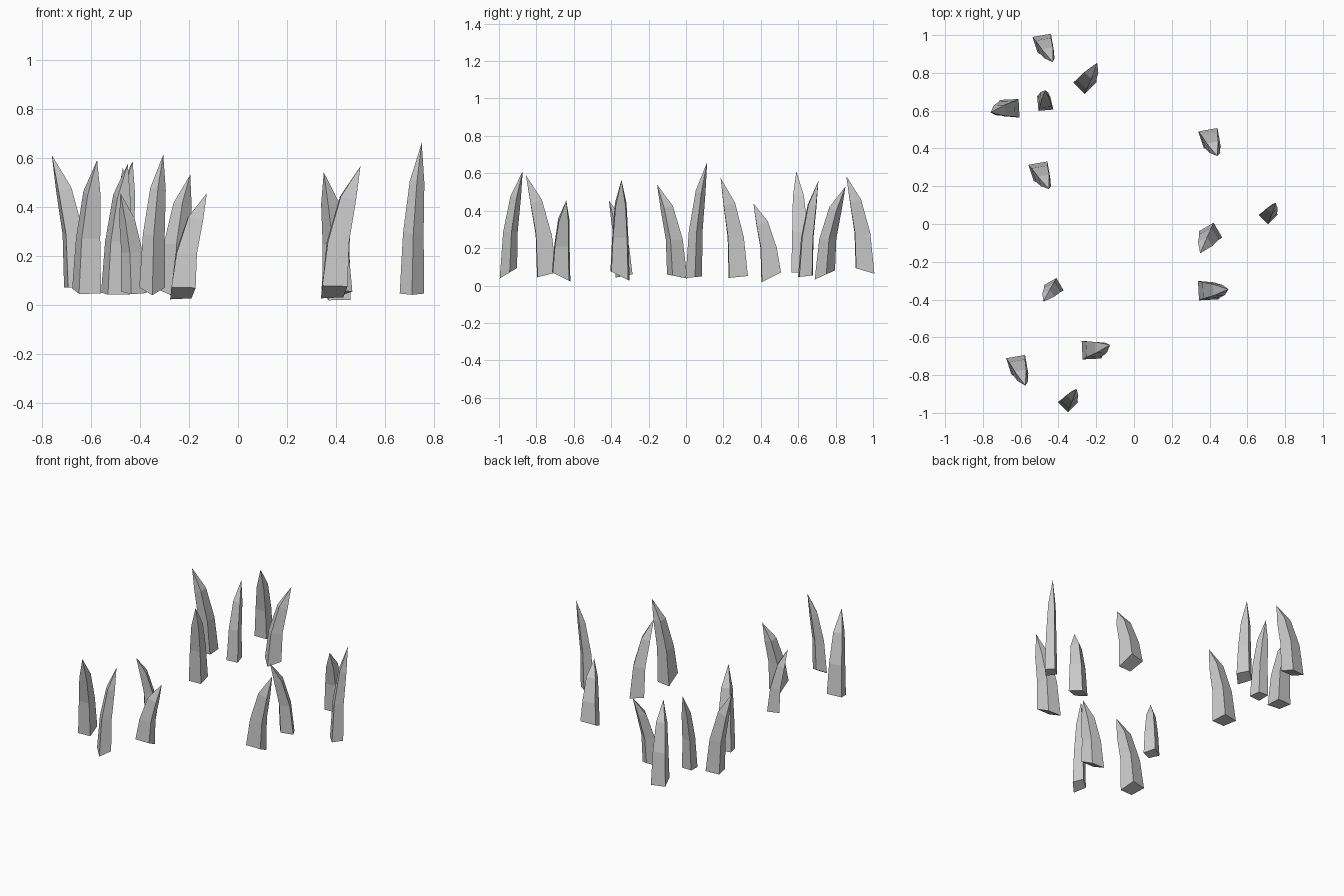
import bpy, bmesh
from math import cos, sin, radians

# Each spike: base x, y, z | tip x, y, z | base radius | facing angle | base slope along y
SPIKES = [
    (-.480, .950, .08, -.430, .857, .585, .070, 235, -.3),
    (-.260, .750, .06, -.195, .853, .530, .062, 90, .45),
    (-.470, .642, .05, -.470, .708, .560, .056, 50, .1),
    (-.658, .610, .07, -.760, .590, .610, .070, 228, .0),
    (-.500, .272, .045, -.450, .185, .575, .072, 235, .1),
    (.400, .448, .04, .440, .360, .440, .073, 235, .5),
    (.710, .048, .045, .750, .113, .660, .050, 90, .1),
    (.405, -.055, .05, .350, -.155, .540, .064, 255, -.2),
    (.393, -.350, .05, .500, -.345, .565, .073, 48, -.5),
    (-.425, -.338, .05, -.480, -.412, .455, .054, 255, .2),
    (-.225, -.665, .045, -.127, -.640, .455, .070, 48, -.5),
    (-.618, -.752, .055, -.575, -.856, .590, .072, 235, .25),
    (-.350, -.943, .07, -.305, -.873, .612, .053, 90, .6),
]

# Rings up the spike: height fraction, lean fraction, size
RINGS = [(0, 0, 1), (.40, .14, .84), (.74, .52, .60)]
CORNERS = [.75, 1, 1, 1]      # the inner corner is pulled in a little


def spike(i, bx, by, bz, tx, ty, tz, r, ang, slope):
    bm = bmesh.new()
    rings = []
    for h, lean, s in RINGS:
        ring = []
        for k, c in enumerate(CORNERS):
            a = radians(ang + 90 * k)
            dx, dy = r * s * c * cos(a), r * s * c * sin(a)
            z = bz + h * (tz - bz)
            if h == 0:
                z += slope * dy               # slanted foot
            elif h > .5:                      # shoulder sits lower on the lean side
                z -= .3 * (dx * (tx - bx) + dy * (ty - by)) / .1
            ring.append(bm.verts.new((bx + lean * (tx - bx) + dx,
                                      by + lean * (ty - by) + dy, max(z, 0))))
        rings.append(ring)
    tip = bm.verts.new((tx, ty, tz))
    bm.faces.new(rings[0][::-1])
    for lo, hi in zip(rings, rings[1:]):
        for k in range(4):
            n = (k + 1) % 4
            bm.faces.new((lo[k], lo[n], hi[n], hi[k]))
    for k in range(4):
        bm.faces.new((rings[-1][k], rings[-1][(k + 1) % 4], tip))
    bmesh.ops.recalc_face_normals(bm, faces=bm.faces)
    name = f"spike_{i:02d}"
    me = bpy.data.meshes.new(name)
    bm.to_mesh(me)
    bm.free()
    bpy.context.collection.objects.link(bpy.data.objects.new(name, me))


for i, row in enumerate(SPIKES, 1):
    spike(i, *row)
